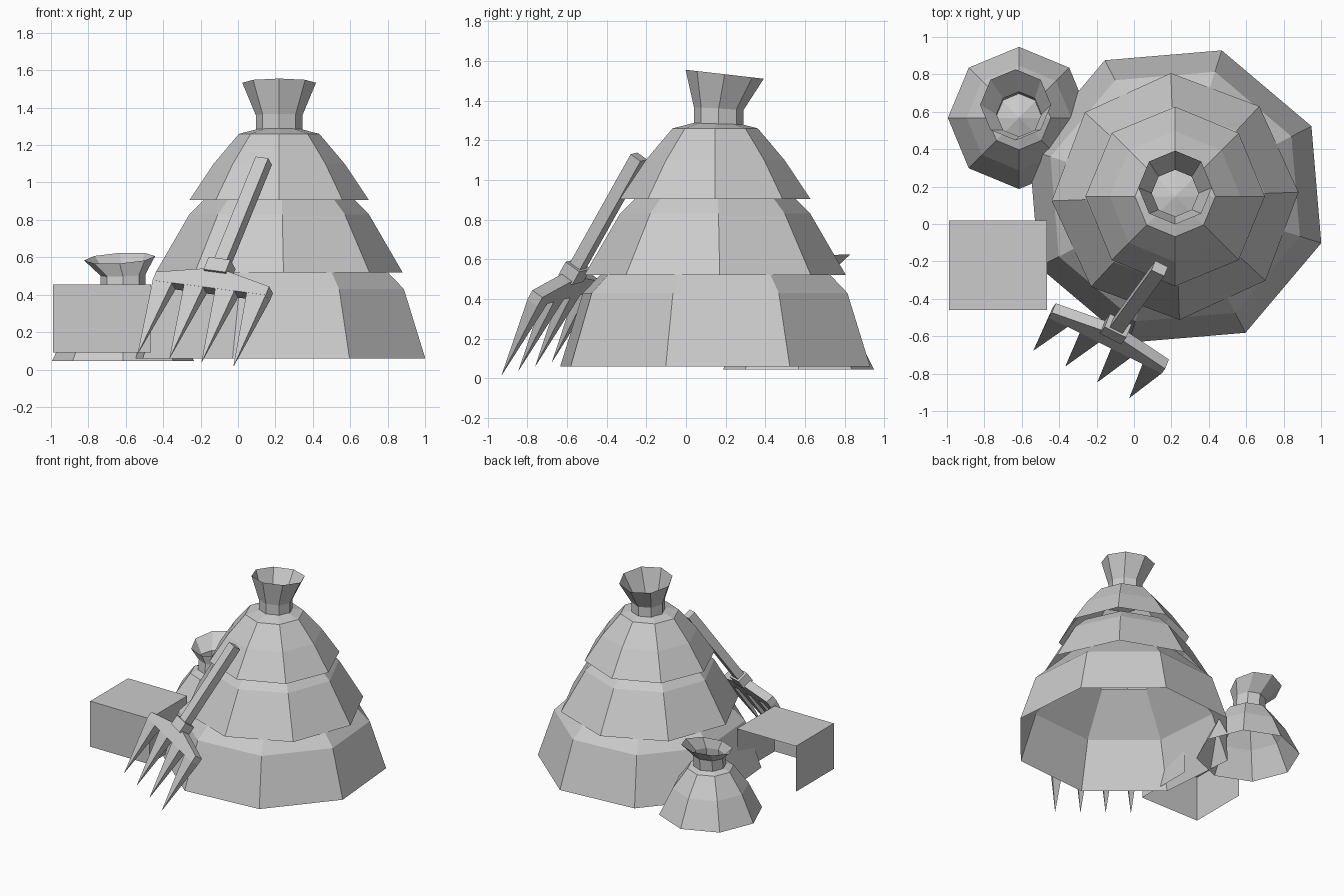
import bpy, bmesh, math
from mathutils import Vector, Matrix

if "Cube" in bpy.data.objects:
    bpy.data.objects.remove(bpy.data.objects["Cube"])


def make_object(name, verts, faces):
    mesh = bpy.data.meshes.new(name)
    mesh.from_pydata(verts, [], faces)
    obj = bpy.data.objects.new(name, mesh)
    bpy.context.collection.objects.link(obj)
    return obj


def loft(name, rings, phase=0.0, apex=None, sides=8):
    """Rings are (cx, cy, z, radius, tilt_x, tilt_y); open unless an apex is given."""
    verts, faces = [], []
    for cx, cy, z, r, tx, ty in rings:
        for i in range(sides):
            t = math.radians(phase) + i * math.tau / sides
            dx, dy = r * math.cos(t), r * math.sin(t)
            verts.append((cx + dx, cy + dy, z + tx * dx + ty * dy))
    for k in range(len(rings) - 1):
        for i in range(sides):
            j = (i + 1) % sides
            a, b = k * sides, (k + 1) * sides
            faces.append((a + i, a + j, b + j, b + i))
    if apex:
        verts.append(apex)
        a = (len(rings) - 1) * sides
        for i in range(sides):
            faces.append((a + i, a + (i + 1) % sides, len(verts) - 1))
    return make_object(name, verts, faces)


def straight(cx, cy, profile):
    return [(cx, cy, z, r, 0, 0) for r, z in profile]


# Large stack: three overlapping straw skirts
CX, CY = 0.22, 0.147
loft("stack_bottom_layer", straight(CX, CY, [(0.82, 0.06), (0.70, 0.43), (0.42, 0.71)]), 27.3)
loft("stack_middle_layer", straight(CX, CY, [(0.66, 0.52), (0.48, 0.83), (0.38, 0.93)]), 2)
loft("stack_top_layer", straight(CX, CY, [(0.48, 0.905), (0.35, 1.10), (0.215, 1.26)]), 0,
     apex=(CX, CY, 1.315))
# Flared tuft with a tilted rim
loft("stack_tuft", [(CX, 0.165, 1.275, 0.125, 0, 0), (CX, 0.165, 1.36, 0.125, 0, -0.06),
                    (CX, 0.195, 1.533, 0.197, 0, -0.115)])

# Small stack
SX, SY = -0.615, 0.567
loft("small_stack", straight(SX, SY, [(0.38, 0.045), (0.28, 0.25), (0.17, 0.40)]), 0,
     apex=(SX, SY, 0.46))
loft("small_tuft", [(SX, SY + 0.01, 0.42, 0.12, 0, 0), (SX, SY + 0.02, 0.505, 0.12, 0.03, 0.06),
                    (SX - 0.018, SY + 0.07, 0.595, 0.19, 0.06, 0.15)])

# Bale: box open underneath and at the back
x0, x1, y0, y1, z0, z1 = -0.99, -0.465, -0.46, 0.02, 0.09, 0.455
make_object("bale",
            [(x, y, z) for z in (z0, z1) for x, y in ((x0, y0), (x1, y0), (x1, y1), (x0, y1))],
            [(4, 5, 6, 7), (0, 1, 5, 4), (1, 2, 6, 5), (3, 0, 4, 7)])

# Fork frame: w across the head, a up the handle, n towards the front
A = Vector((0.24, 0.33, 0.59)).normalized()
W = Vector((0.59, -0.295, -0.08))
W = (W - W.dot(A) * A).normalized()
N = W.cross(A)
if N.y > 0:
    N = -N
ORIGIN = Vector((-0.115, -0.56, 0.53)) + 0.015 * W


def fork_part(name, groups):
    """Convex hull pieces given as lists of (w, a, n) points."""
    bm = bmesh.new()
    for pts in groups:
        vs = [bm.verts.new(ORIGIN + W * w + A * a + N * n) for w, a, n in pts]
        bmesh.ops.convex_hull(bm, input=vs)
    bmesh.ops.dissolve_limit(bm, angle_limit=0.02, verts=bm.verts, edges=bm.edges)
    bmesh.ops.recalc_face_normals(bm, faces=bm.faces)
    mesh = bpy.data.meshes.new(name)
    bm.to_mesh(mesh)
    bm.free()
    bpy.context.collection.objects.link(bpy.data.objects.new(name, mesh))


def block(w, a0, a1, n):
    return [(sw * w, a, sn * n) for sw in (-1, 1) for a in (a0, a1) for sn in (-1, 1)]


fork_part("fork_handle", [block(0.038, 0.0, 0.715, 0.032)])
fork_part("fork_socket", [block(0.065, -0.03, 0.05, 0.045)])
# Crossbar with sloping shoulders
outline = [(-0.34, -0.13), (-0.34, -0.075), (-0.07, -0.015),
           (0.07, -0.015), (0.34, -0.075), (0.34, -0.13)]
fork_part("fork_crossbar", [[(w, a, n) for w, a in outline for n in (-0.035, 0.03)]])
# Four pointed tines
tines = []
for i in range(4):
    base = (i - 1.5) * 0.188
    tip = (i - 1.5) * 0.192
    tines.append([(base + s * 0.058, -0.125, n) for s in (-1, 1) for n in (-0.035, 0.03)]
                 + [(tip, -0.567, -0.03)])
fork_part("fork_tines", tines)
